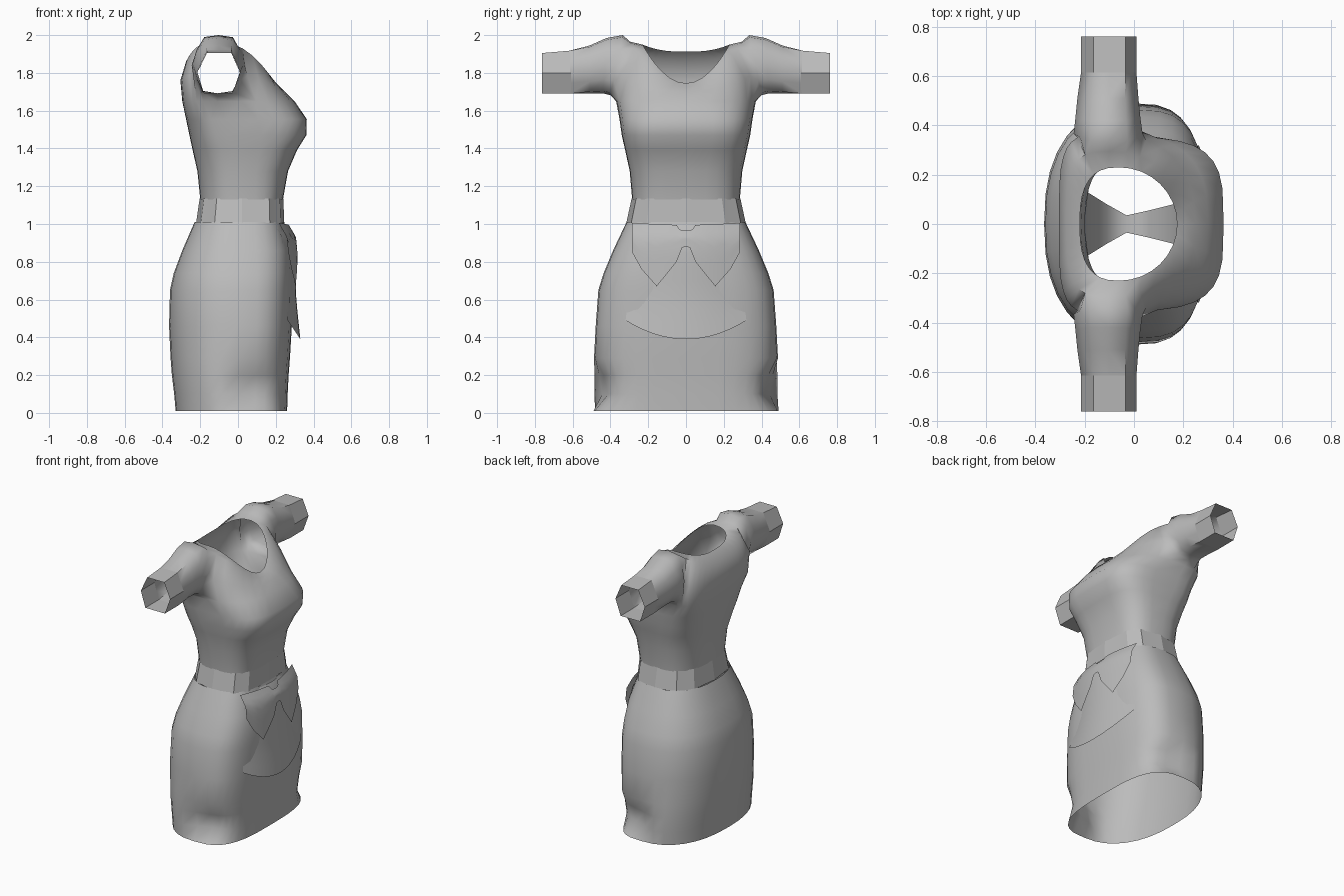
import bpy, bmesh, math

if "Cube" in bpy.data.objects:
    bpy.data.objects.remove(bpy.data.objects["Cube"])

grey = bpy.data.materials.new("cloth grey")
grey.diffuse_color = (0.5, 0.5, 0.5, 1)
grey.use_nodes = True
grey.node_tree.nodes["Principled BSDF"].inputs["Base Color"].default_value = grey.diffuse_color


def finish(name, bm, smooth=True):
    bmesh.ops.recalc_face_normals(bm, faces=bm.faces)
    me = bpy.data.meshes.new(name)
    bm.to_mesh(me)
    bm.free()
    me.materials.append(grey)
    ob = bpy.data.objects.new(name, me)
    bpy.context.collection.objects.link(ob)
    if smooth:
        bpy.ops.object.select_all(action='DESELECT')
        ob.select_set(True)
        bpy.context.view_layer.objects.active = ob
        bpy.ops.object.shade_smooth_by_angle(angle=math.radians(60))
    return ob


def power(v, e):
    return math.copysign(abs(v) ** e, v)


def ring(n, cx, xb, xf, ry, z, ef, eb, dent=0):
    """Rounded outline; z is one height or (front, side, back) heights."""
    zf, zs, zb = z if isinstance(z, tuple) else (z, z, z)
    pts = []
    for k in range(n):
        t = 2 * math.pi * k / n
        c, s = math.cos(t), math.sin(t)
        e = ef if c > 0 else eb
        x = cx + (xf - cx if c > 0 else cx - xb) * power(c, e)
        y = ry * power(s, e)
        if abs(y) > 0.25:
            y -= math.copysign(dent * max(0, 1 - ((x - 0.1) / 0.17) ** 2), y)
        pts.append((x, y, zs + ((zf if c > 0 else zb) - zs) * c * c))
    return pts


def loft(bm, rings, closed=True):
    rows = [[bm.verts.new(p) for p in r] for r in rings]
    return rows, stitch(bm, rows, closed)


def stitch(bm, rows, closed=True):
    faces = {}
    for i in range(len(rows) - 1):
        a, b = rows[i], rows[i + 1]
        n = len(a)
        for j in range(n if closed else n - 1):
            k = (j + 1) % n
            faces[i, j] = bm.faces.new((a[j], a[k], b[k], b[j]))
    return faces


def lerp(table, v):
    for (a, fa), (b, fb) in zip(table, table[1:]):
        if v <= b:
            return fa + (fb - fa) * (max(v, a) - a) / (b - a)
    return table[-1][1]


# Skirt: z, back x, front x, half width, side dent
skirt = [(0.01, -0.33, 0.26, 0.49, 0), (0.1, -0.338, 0.263, 0.492, 0.075),
         (0.2, -0.35, 0.268, 0.492, 0.05), (0.29, -0.357, 0.275, 0.487, 0),
         (0.46, -0.365, 0.285, 0.478, 0), (0.65, -0.36, 0.29, 0.464, 0),
         (0.74, -0.34, 0.29, 0.436, 0), (0.86, -0.295, 0.283, 0.386, 0),
         (1.01, -0.23, 0.245, 0.315, 0)]
bm = bmesh.new()
loft(bm, [ring(32, 0.0, b, f, w, z, 0.64, 0.84, d) for z, b, f, w, d in skirt])
finish("skirt", bm)

# Faceted belt
bm = bmesh.new()
loft(bm, [ring(12, 0.02, -0.222, 0.245, 0.316, 1.005, 0.6, 0.75),
          ring(12, 0.02, -0.203, 0.24, 0.288, 1.135, 0.6, 0.75)])
finish("belt", bm, smooth=False)

# Bodice rings: centre x, back x, front x, half width, z, front and back roundness
N = 32
bodice = [(0.01, -0.2, 0.238, 0.285, 1.13, 0.62, 0.8),
          (0, -0.215, 0.265, 0.298, 1.28, 0.62, 0.8),
          (-0.02, -0.24, 0.312, 0.322, 1.39, 0.55, 0.75),
          (-0.05, -0.257, 0.362, 0.34, 1.47, 0.53, 0.7),
          (-0.07, -0.275, 0.364, 0.352, 1.555, 0.55, 0.65),
          (-0.11, -0.295, 0.30, 0.37, 1.65, 0.72, 0.55),
          (-0.11, -0.305, 0.25, 0.365, (1.70, 1.80, 1.76), 0.85, 0.5),
          (-0.10, -0.275, 0.21, 0.295, (1.725, 1.965, 1.86), 0.95, 0.6),
          (-0.06, -0.22, 0.175, 0.23, (1.745, 1.95, 1.912), 1, 0.75)]
bm = bmesh.new()
rows, faces = loft(bm, [ring(N, *r) for r in bodice])

# Sleeve outline: six corners with a midpoint on each side
hexa = [(0.01, 1.80), (-0.03, 1.69), (-0.18, 1.69), (-0.215, 1.80), (-0.165, 1.91), (-0.035, 1.91)]
outline = []
for k in range(6):
    (x0, z0), (x1, z1) = hexa[k], hexa[(k + 1) % 6]
    outline += [(x0, z0), ((x0 + x1) / 2, (z0 + z1) / 2)]


def sleeve_ring(side, ytop, ybot, xb, xf, zb, zt, roundness):
    pts = []
    for x, z in outline:
        u, v = (x + 0.1025) / 0.1125, (z - 1.80) / 0.11
        r = 1 + roundness * ((1.0 / max(0.1, math.hypot(u, v))) - 1)
        u, v = u * r, v * r
        h = (v + 1) / 2
        pts.append(((xb + xf) / 2 + u * (xf - xb) / 2,
                    side * (ybot + (ytop - ybot) * h), zb + (zt - zb) * h))
    return pts


# Sleeves grow from armholes opened in the bodice sides
gone = []
for side in (1, -1):
    cols = [6, 7, 8, 9, 10] if side > 0 else [26, 25, 24, 23, 22]
    lo = min(cols)
    gone += [faces[i, j] for i in (5, 6) for j in range(lo, lo + 4)]
    hole = ([rows[6][cols[0]]] + [rows[5][c] for c in cols] + [rows[6][cols[4]]]
            + [rows[7][c] for c in reversed(cols)])
    path = [(0.335, 0.40, -0.245, 0.035, 1.682, 2.0, 0.5),
            (0.42, 0.44, -0.238, 0.026, 1.692, 1.985, 0.5),
            (0.51, 0.51, -0.23, 0.018, 1.692, 1.945, 0.4),
            (0.615, 0.615, -0.215, 0.01, 1.69, 1.918, 0)]
    arm = [[bm.verts.new(p) for p in sleeve_ring(side, *a)] for a in path]
    stitch(bm, [hole] + arm)
bmesh.ops.delete(bm, geom=gone, context='FACES')
finish("bodice_with_sleeves", bm)

# Flat-sided open cuffs
for side, name in ((1, "left_cuff"), (-1, "right_cuff")):
    bm = bmesh.new()
    loft(bm, [[(x, side * y, z if z < 1.9 else z + lift) for x, z in hexa]
              for y, lift in ((0.61, 0.008), (0.762, -0.005))])
    finish(name, bm, smooth=False)

# Apron and bow: curved sheets hanging over the skirt front
drape = [(0.39, 0.33), (0.6, 0.308), (0.85, 0.303), (0.93, 0.295), (1.01, 0.25)]


def sheet(name, ys, top, bottom, offset, curve_top, curve_low, taper):
    bm = bmesh.new()
    grid = []
    for k in range(9):
        t = k / 8
        curve = curve_top + (curve_low - curve_top) * t
        row = []
        for y in ys:
            z = top(y) + (bottom(y) - top(y)) * t
            yy = y * (1 - taper * (1 - t))
            row.append((lerp(drape, z) + offset - curve * yy * yy, yy, z))
        grid.append(row)
    loft(bm, grid, closed=False)
    finish(name, bm)


sheet("apron", [-0.32 + 0.04 * k for k in range(17)], lambda y: 1.0,
      lambda y: 0.39 + 0.1 * (y / 0.32) ** 2, 0, 0.95, 0.55, 0.2)
bow_top = [(0, 0.965), (0.03, 0.965), (0.05, 0.995), (0.285, 1.005)]
bow_low = [(0, 0.88), (0.02, 0.875), (0.05, 0.80), (0.155, 0.67), (0.235, 0.76), (0.285, 0.85)]
half = [0.02, 0.035, 0.05, 0.085, 0.12, 0.155, 0.195, 0.235, 0.285]
sheet("bow", [-y for y in reversed(half)] + [0] + half,
      lambda y: lerp(bow_top, abs(y)), lambda y: lerp(bow_low, abs(y)), 0.012, 0.6, 0.6, 0)

# Inner strip joining the front and back waist between the legs
strip = [(0.22, 0.12, 1.0), (0.16, 0.08, 0.72), (0.06, 0.055, 0.6), (-0.03, 0.035, 0.56),
         (-0.11, 0.08, 0.61), (-0.19, 0.13, 0.75), (-0.2, 0.15, 1.0)]
bm = bmesh.new()
loft(bm, [[(x, -w, z), (x, w, z)] for x, w, z in strip], closed=False)
finish("inner_strip", bm)
